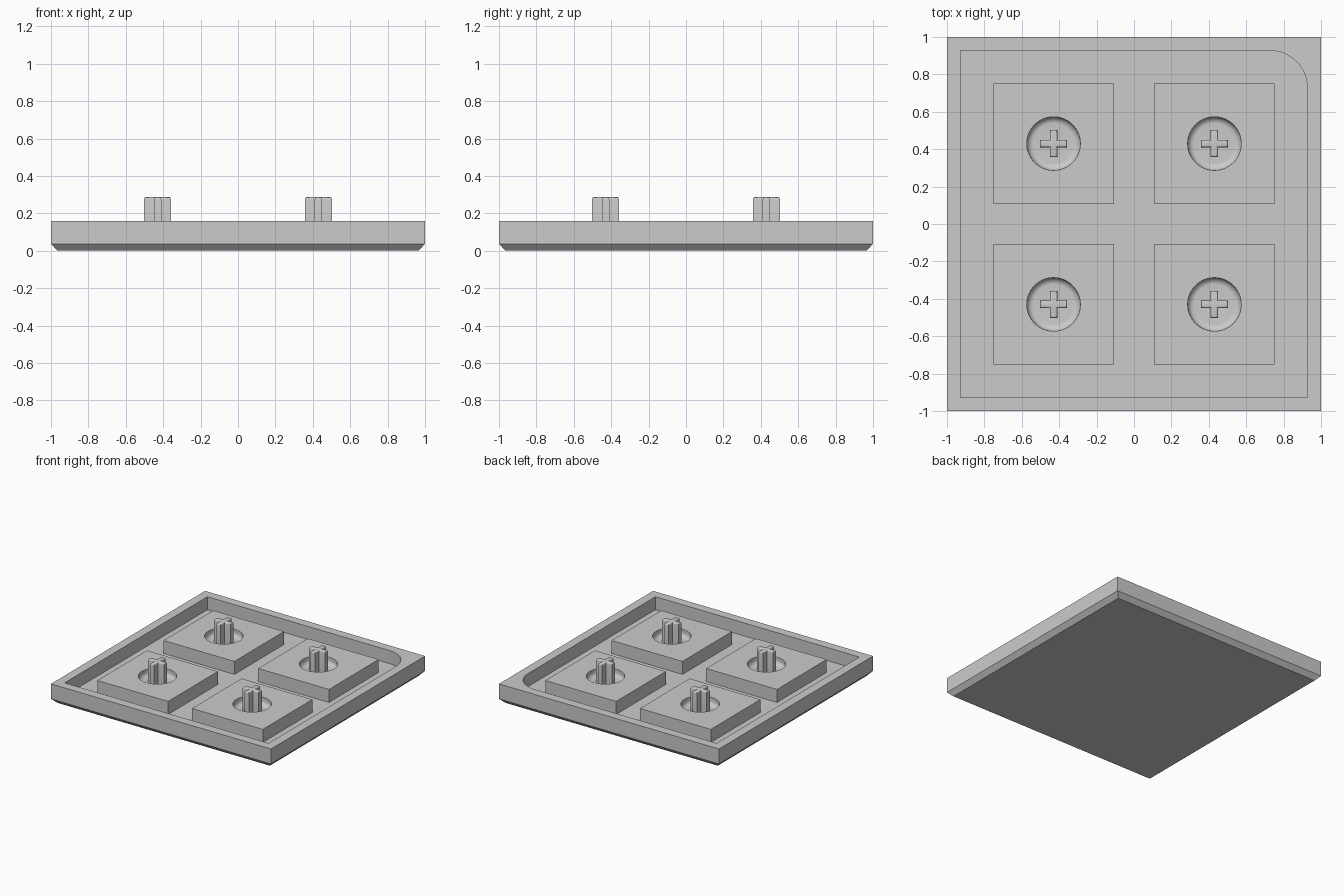
import bpy, bmesh
from math import sin, cos, pi

cube = bpy.data.objects.get("Cube")
if cube:
    bpy.data.objects.remove(cube, do_unlink=True)

TOP, FLOOR, WELL = 0.16, 0.053, 0.10     # rim, tray floor and well floor heights
PITCH, HALF = 0.43, 0.322                # pad centre offset and half width

grey = bpy.data.materials.new("light grey plastic")
grey.use_nodes = True
grey.diffuse_color = (0.6, 0.6, 0.6, 1)
grey.node_tree.nodes["Principled BSDF"].inputs["Base Color"].default_value = (0.6, 0.6, 0.6, 1)


def loft(name, rings):
    """Closed solid through stacked rings of equal vertex count, bottom to top."""
    bm = bmesh.new()
    loops = [[bm.verts.new(p) for p in ring] for ring in rings]
    bm.faces.new(loops[0][::-1])
    bm.faces.new(loops[-1])
    n = len(loops[0])
    for a, b in zip(loops, loops[1:]):
        for i in range(n):
            j = (i + 1) % n
            bm.faces.new((a[i], a[j], b[j], b[i]))
    bmesh.ops.recalc_face_normals(bm, faces=bm.faces)
    mesh = bpy.data.meshes.new(name)
    bm.to_mesh(mesh)
    bm.free()
    mesh.materials.append(grey)
    obj = bpy.data.objects.new(name, mesh)
    bpy.context.collection.objects.link(obj)
    return obj


def at(points, z):
    return [(x, y, z) for x, y in points]


def square(h):
    return [(-h, -h), (h, -h), (h, h), (-h, h)]


def circle(r, n=64):
    return [(r * cos(2 * pi * i / n), r * sin(2 * pi * i / n)) for i in range(n)]


def cut(obj, cutter):
    """Subtract the cutter, bake the result and drop the cutter."""
    mod = obj.modifiers.new("cut", 'BOOLEAN')
    mod.operation, mod.solver, mod.object = 'DIFFERENCE', 'EXACT', cutter
    bpy.context.view_layer.update()
    graph = bpy.context.evaluated_depsgraph_get()
    baked = bpy.data.meshes.new_from_object(obj.evaluated_get(graph))
    obj.modifiers.clear()
    obj.data = baked
    bpy.data.objects.remove(cutter, do_unlink=True)


def smooth(obj):
    bpy.ops.object.select_all(action='DESELECT')
    obj.select_set(True)
    bpy.context.view_layer.objects.active = obj
    bpy.ops.object.shade_smooth_by_angle(angle=pi / 6)


# Tray with chamfered underside and a recess that has one rounded corner
tray = loft("tray", [at(square(0.965), 0), at(square(1), 0.037), at(square(1), TOP)])
R, W = 0.2, 0.927
corner = [(W - R + R * cos(a), W - R + R * sin(a)) for a in (pi / 2 * i / 20 for i in range(21))]
recess = [(-W, -W), (W, -W)] + corner + [(-W, W)]
cut(tray, loft("recess_cutter", [at(recess, FLOOR), at(recess, 0.3)]))
smooth(tray)

# Raised pad with a round well, filleted at its floor
pad = loft("pad", [at(square(HALF), FLOOR - 0.005), at(square(HALF), TOP)])
r, f = 0.143, 0.036
well = [at(circle(r - f + f * sin(a)), WELL + f - f * cos(a))
        for a in (pi / 2 * i / 8 for i in range(9))]
well.append(at(circle(r), 0.3))
cut(pad, loft("well_cutter", well))
smooth(pad)

# Cross-shaped stem with rounded top edges
L, T = 0.073, 0.02
quarter = [(L, -T), (L, T), (T, T)]
cross = []
for k in range(4):
    c, s = round(cos(k * pi / 2)), round(sin(k * pi / 2))
    cross += [(c * x - s * y, s * x + c * y) for x, y in quarter]
stem = loft("stem", [at(cross, WELL - 0.005), at(cross, 0.287)])
bm = bmesh.new()
bm.from_mesh(stem.data)
rim = [e for e in bm.edges if all(v.co.z > 0.28 for v in e.verts)]
bmesh.ops.bevel(bm, geom=rim, offset=0.012, segments=4, profile=0.5, affect='EDGES')
bm.to_mesh(stem.data)
bm.free()
smooth(stem)

# Repeat pad and stem in a two by two layout
for part in (pad, stem):
    base = part.name
    for side, x in (("left", PITCH), ("right", -PITCH)):
        for end, y in (("front", -PITCH), ("back", PITCH)):
            copy = bpy.data.objects.new(f"{base}_{end}_{side}", part.data)
            copy.location = (x, y, 0)
            bpy.context.collection.objects.link(copy)
    bpy.data.objects.remove(part, do_unlink=True)
